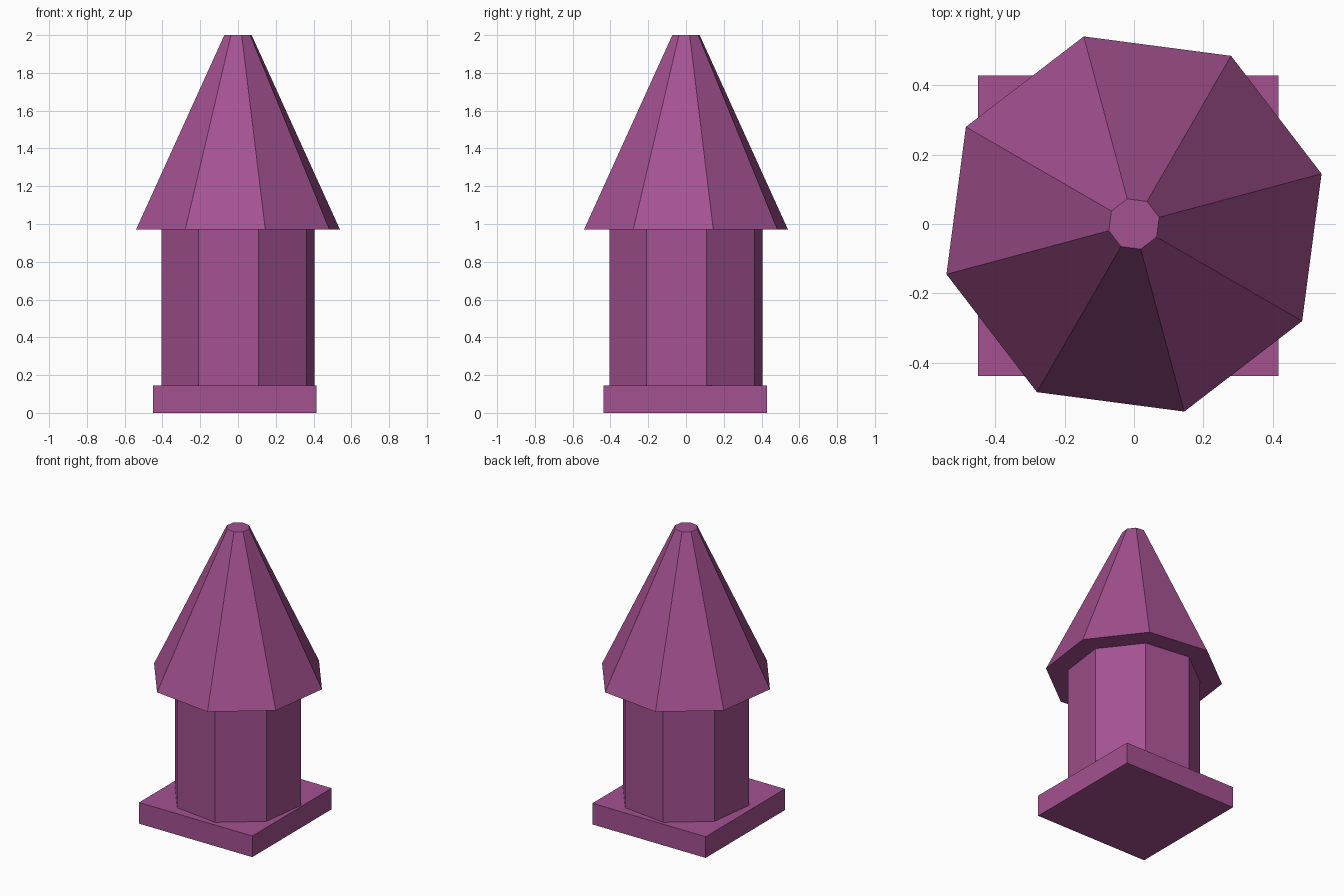
import bpy
import math

cube = bpy.data.objects.get("Cube")
if cube:
    bpy.data.objects.remove(cube, do_unlink=True)

# Single plum colour
COLOUR = (0.37, 0.082, 0.28, 1.0)
plum = bpy.data.materials.new("plum")
plum.use_nodes = True
plum.diffuse_color = COLOUR
plum.node_tree.nodes["Principled BSDF"].inputs["Base Color"].default_value = COLOUR

SIDES = 8
TWIST = math.radians(15)


def finish(name):
    obj = bpy.context.object
    obj.name = name
    obj.data.name = name
    obj.data.materials.append(plum)
    return obj


def octagon_part(name, bottom_radius, top_radius, z0, z1):
    """Flat-sided octagonal prism or frustum with one corner at the twist angle."""
    bpy.ops.mesh.primitive_cone_add(
        vertices=SIDES, radius1=bottom_radius, radius2=top_radius,
        depth=z1 - z0, location=(0, 0, (z0 + z1) / 2))
    obj = finish(name)
    # The primitive's first corner points along +y; a quarter turn is a symmetry
    obj.rotation_euler.z = TWIST
    return obj


# Square base slab, slightly off centre
bpy.ops.mesh.primitive_cube_add(size=1, location=(-0.017, -0.005, 0.073))
finish("base_slab").scale = (0.865, 0.865, 0.146)

# Octagonal shaft
octagon_part("shaft", 0.42, 0.42, 0.146, 0.97)

# Tapered roof with a small flat tip
octagon_part("roof", 0.559, 0.075, 0.97, 2.0)
